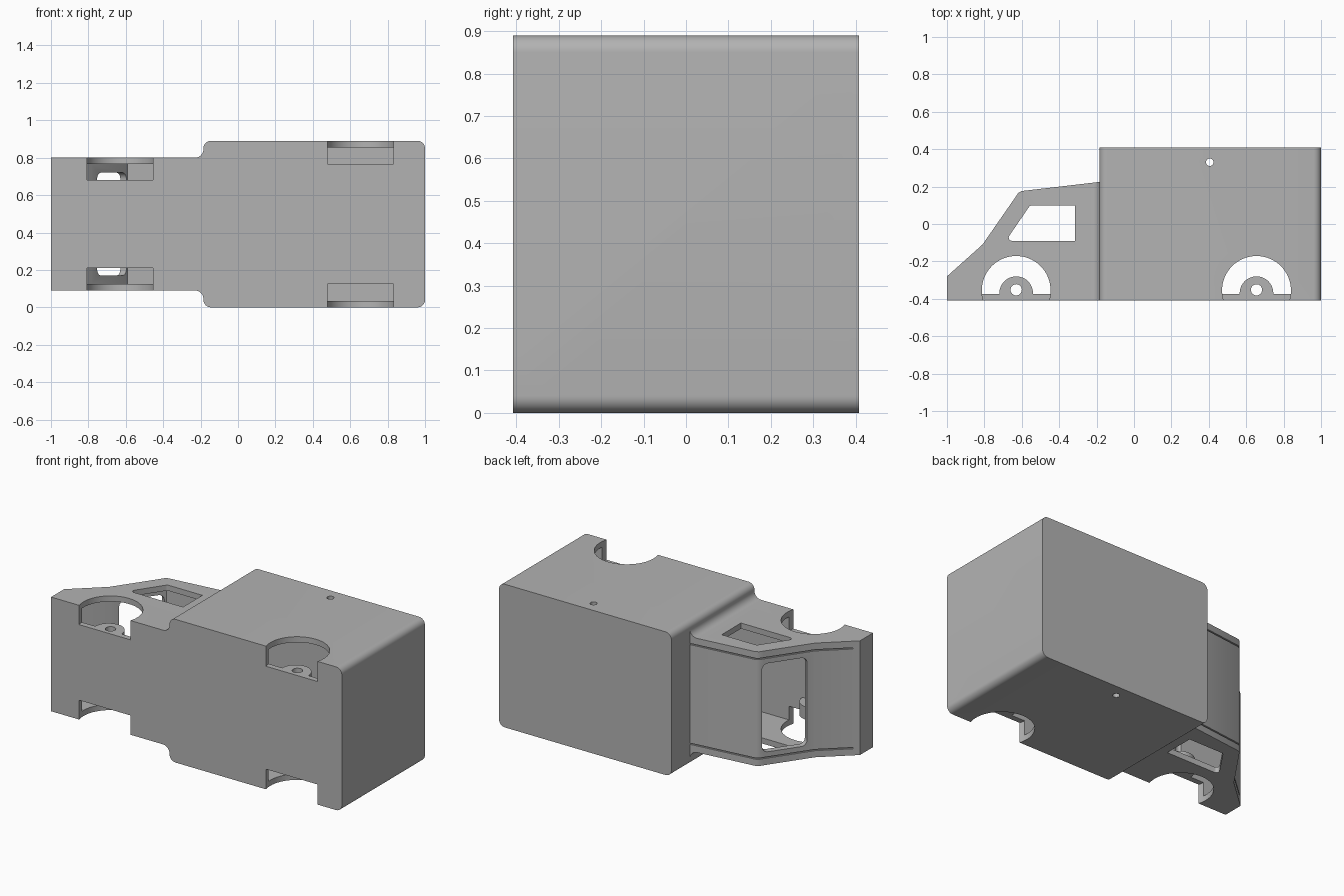
import bpy, bmesh, math
from mathutils import Matrix, Vector

if "Cube" in bpy.data.objects:
    bpy.data.objects.remove(bpy.data.objects["Cube"])

grey = bpy.data.materials.new("plain grey")
grey.use_nodes = True
grey.diffuse_color = (0.45, 0.45, 0.45, 1)
grey.node_tree.nodes["Principled BSDF"].inputs["Base Color"].default_value = (0.45, 0.45, 0.45, 1)

# Frames mapping local (u, v, w) to the model, w being the extrusion direction
ALONG_Z = Matrix.Identity(4)
ALONG_Y = Matrix(((1, 0, 0, 0), (0, 0, 1, 0), (0, 1, 0, 0), (0, 0, 0, 1)))
ALONG_X = Matrix(((0, 0, 1, 0), (1, 0, 0, 0), (0, 1, 0, 0), (0, 0, 0, 1)))


def prism(name, points, lo, hi, frame=ALONG_Z):
    bm = bmesh.new()
    base = bm.faces.new([bm.verts.new((u, v, lo)) for u, v in points])
    top = bmesh.ops.extrude_face_region(bm, geom=[base])["geom"]
    bmesh.ops.translate(bm, vec=(0, 0, hi - lo),
                        verts=[g for g in top if isinstance(g, bmesh.types.BMVert)])
    bm.transform(frame)
    bmesh.ops.recalc_face_normals(bm, faces=bm.faces)
    mesh = bpy.data.meshes.new(name)
    bm.to_mesh(mesh)
    bm.free()
    mesh.materials.append(grey)
    ob = bpy.data.objects.new(name, mesh)
    bpy.context.collection.objects.link(ob)
    return ob


def arc(cu, cv, r, a0, a1, n=8):
    angles = [math.radians(a0 + (a1 - a0) * i / n) for i in range(n + 1)]
    return [(cu + r * math.cos(a), cv + r * math.sin(a)) for a in angles]


def circle(cu, cv, r, n=48):
    return arc(cu, cv, r, 0, 360, n)[:-1]


def rect(u0, u1, v0, v1):
    return [(u0, v0), (u1, v0), (u1, v1), (u0, v1)]


def combine(target, tool, operation="DIFFERENCE"):
    mod = target.modifiers.new("combine", "BOOLEAN")
    mod.operation, mod.object, mod.solver = operation, tool, "EXACT"
    bpy.context.view_layer.objects.active = target
    bpy.ops.object.modifier_apply(modifier=mod.name)
    bpy.data.objects.remove(tool)


W, H, T = 0.89, 0.408, 0.035      # width, half height, wall thickness
CAB_LOW, CAB_HIGH = 0.09, 0.80

# Outer body: side profile crossed with the plan outline
roofline = [(-0.185, 0.225), (-0.602, 0.176), (-0.62, 0.165), (-0.635, 0.142),
            (-0.81, -0.11), (-1, -0.28)]
side = [(-1, -H), (1, -H), (1, H), (-0.185, H)] + roofline
half = ([(-1, CAB_LOW)] + arc(-0.23, 0.045, 0.045, 90, 0)
        + arc(-0.145, 0.04, 0.04, 180, 270) + arc(0.96, 0.04, 0.04, 270, 360))
plan = half + [(u, W - v) for u, v in reversed(half)]
body = prism("truck_body", side, -0.1, 1)
combine(body, prism("plan", plan, -0.5, 0.5, ALONG_Y), "INTERSECT")

# Hollow interior of cargo box and cab
combine(body, prism("box_space", rect(-0.148, 1 - T, -H + T, H - T), T, W - T))
cab_space = [(-1 + T, -H + T), (0, -H + T), (0, 0.21), (-0.59, 0.138),
             (-0.782, -0.132), (-1 + T, -0.296)]
combine(body, prism("cab_space", cab_space, CAB_LOW + T, CAB_HIGH - T))

# Side windows
window = ([(-0.315, 0.1), (-0.315, -0.09)] + arc(-0.653, -0.073, 0.017, 270, 146, 5)
          + arc(-0.545, 0.08, 0.02, 146, 90, 4))
combine(body, prism("side_window", window, -0.1, 1))

# Windscreen opening, cut square to the sloping face
slope = Vector((0.175, 0.252, 0)).normalized()
frame = Matrix((slope, (0, 0, 1), (-slope.y, slope.x, 0))).transposed().to_4x4()
frame.translation = (-0.706, 0.04, W / 2)
screen = []
for su, sv, a in ((1, 1, 0), (-1, 1, 90), (-1, -1, 180), (1, -1, 270)):
    screen += arc(su * 0.1, sv * 0.24, 0.035, a, a + 90, 6)
combine(body, prism("windscreen", screen, -0.06, 0.06, frame))

# Trim grooves running along cab roof, windscreen and bonnet
trim = roofline[:-1] + [(-0.97, -0.253)]
groove = [(u - 0.01, v + 0.012) for u, v in trim] + [(u + 0.006, v - 0.009) for u, v in reversed(trim)]
groove[0], groove[-1] = (-0.186, 0.237), (-0.186, 0.215)
for z in (CAB_LOW + 0.045, CAB_HIGH - 0.045):
    combine(body, prism("groove", groove, z - 0.004, z + 0.004))

# Wheel arches, then axle hubs just inside them
AXLE_Y = -0.355
for cx, depth in ((-0.63, 0.21), (0.655, 0.125)):
    for lo, hi, hub_lo, hub_hi in ((-0.1, depth, depth, depth + 0.08),
                                   (W - depth, 1, W - depth - 0.08, W - depth)):
        combine(body, prism("arch", circle(cx, AXLE_Y, 0.184, 64), lo, hi))
        hub = arc(cx, -0.37, 0.09, 0, 180, 24) + [(cx - 0.09, -0.39), (cx + 0.09, -0.39)]
        combine(body, prism("hub", hub, hub_lo, hub_hi), "UNION")
    combine(body, prism("axle_hole", circle(cx, -0.352, 0.03, 24), -0.1, 1))

# Small round holes through the cargo box
combine(body, prism("cross_hole", circle(0.405, 0.33, 0.02, 24), -0.1, 1))
combine(body, prism("long_hole", circle(0.328, W / 2, 0.019, 24), -1.1, 1.1, ALONG_X))

bpy.ops.object.select_all(action="DESELECT")
body.select_set(True)
bpy.context.view_layer.objects.active = body
bpy.ops.object.shade_smooth_by_angle(angle=math.radians(30))
